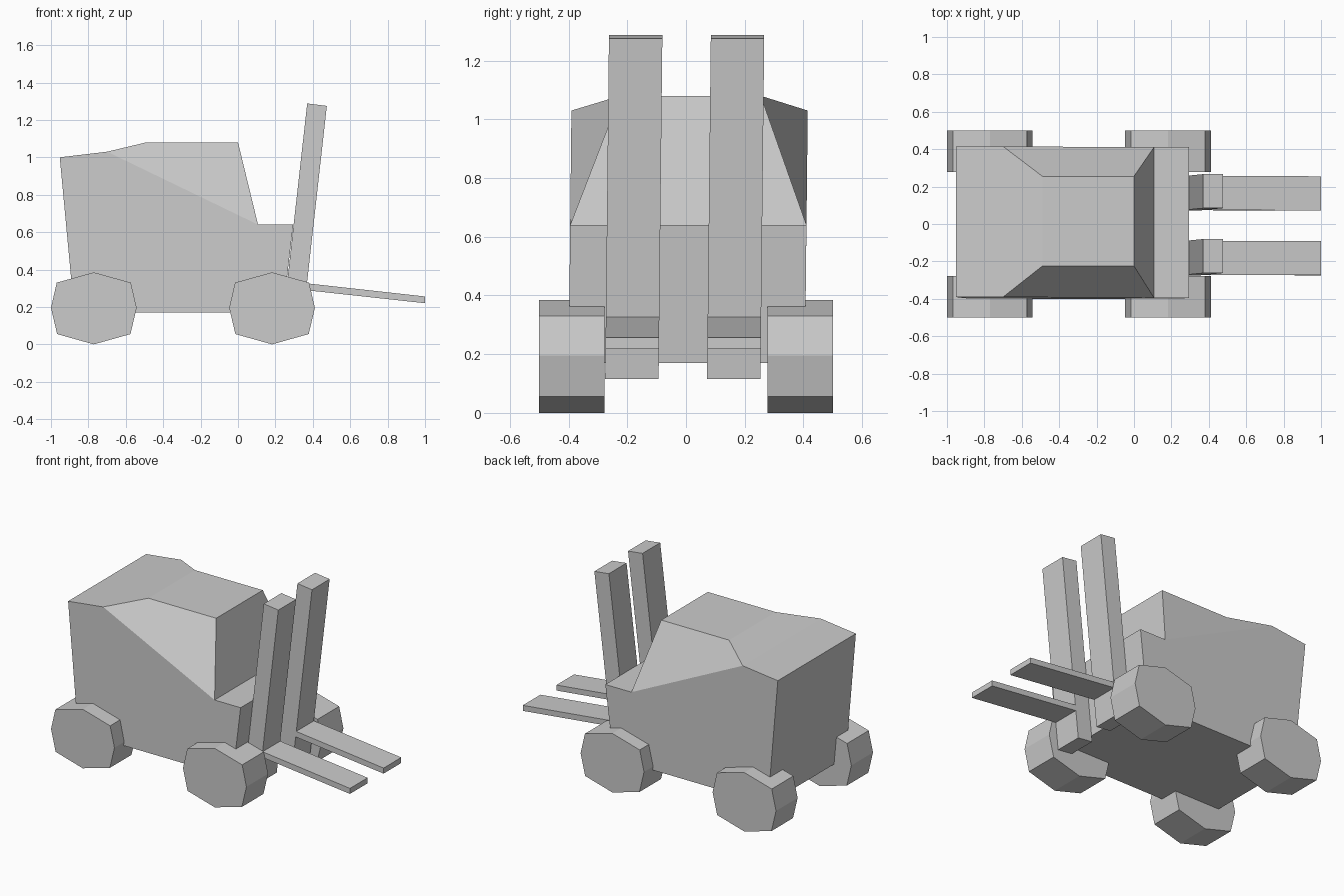
import bpy
import bmesh

cube = bpy.data.objects.get("Cube")
if cube:
    bpy.data.objects.remove(cube, do_unlink=True)

GREY = (0.6, 0.6, 0.6, 1)
grey = bpy.data.materials.new("plain grey")
grey.use_nodes = True
grey.diffuse_color = GREY
grey.node_tree.nodes["Principled BSDF"].inputs["Base Color"].default_value = GREY

LEAN = 0.011  # slight sideways lean of the upper parts


def finish(name, bm, lean=0.0):
    for v in bm.verts:
        v.co.y += lean * (v.co.z - 0.6)
    bmesh.ops.recalc_face_normals(bm, faces=bm.faces)
    mesh = bpy.data.meshes.new(name)
    bm.to_mesh(mesh)
    bm.free()
    mesh.materials.append(grey)
    obj = bpy.data.objects.new(name, mesh)
    bpy.context.collection.objects.link(obj)


def prism(name, profile, y0, y1, lean=0.0):
    """Extrude an x-z outline from y0 to y1."""
    bm = bmesh.new()
    near = bm.faces.new([bm.verts.new((x, y0, z)) for x, z in profile])
    ext = bmesh.ops.extrude_face_region(bm, geom=[near], use_keep_orig=True)
    for v in ext["geom"]:
        if isinstance(v, bmesh.types.BMVert):
            v.co.y = y1
    finish(name, bm, lean)


# Body: outline with a narrower roof, giving sloping cab sides
outline = [(-0.875, 0.17), (0.24, 0.17), (0.295, 0.64), (0.107, 0.64),
           (0.0, 1.08), (-0.49, 1.08), (-0.7, 1.03), (-0.953, 1.0)]
roof = (4, 5)
bm = bmesh.new()
sides = []
for full, narrow in ((-0.395, -0.23), (0.41, 0.25)):
    ring = [bm.verts.new((x, narrow if i in roof else full, z))
            for i, (x, z) in enumerate(outline)]
    bm.faces.new([ring[i] for i in (0, 1, 2, 3, 6, 7)])
    bm.faces.new([ring[i] for i in (3, 4, 5, 6)])
    sides.append(ring)
right, left = sides
count = len(outline)
for i in range(count):
    j = (i + 1) % count
    bm.faces.new((right[i], right[j], left[j], left[i]))
finish("body", bm, LEAN)

# Wheels: squat eight-sided drums
rim = [(0.0, 0.385), (0.198, 0.33), (0.229, 0.195), (0.196, 0.055),
       (0.0, 0.0), (-0.196, 0.055), (-0.229, 0.195), (-0.198, 0.33)]
for end, cx in (("rear", -0.771), ("front", 0.182)):
    for side, s in (("right", -1), ("left", 1)):
        prism(f"{end}_{side}_wheel", [(cx + x, z) for x, z in rim],
              s * 0.277, s * 0.5)

# Lift masts and forks
mast = [(0.24, 0.127), (0.345, 0.115), (0.475, 1.275), (0.37, 1.288)]
fork = [(0.36, 0.29), (1.0, 0.22), (1.0, 0.256), (0.36, 0.327)]
for side, y in (("right", -0.27), ("left", 0.077)):
    prism(f"{side}_mast", mast, y, y + 0.182, LEAN)
    prism(f"{side}_fork", fork, y, y + 0.182, LEAN)
